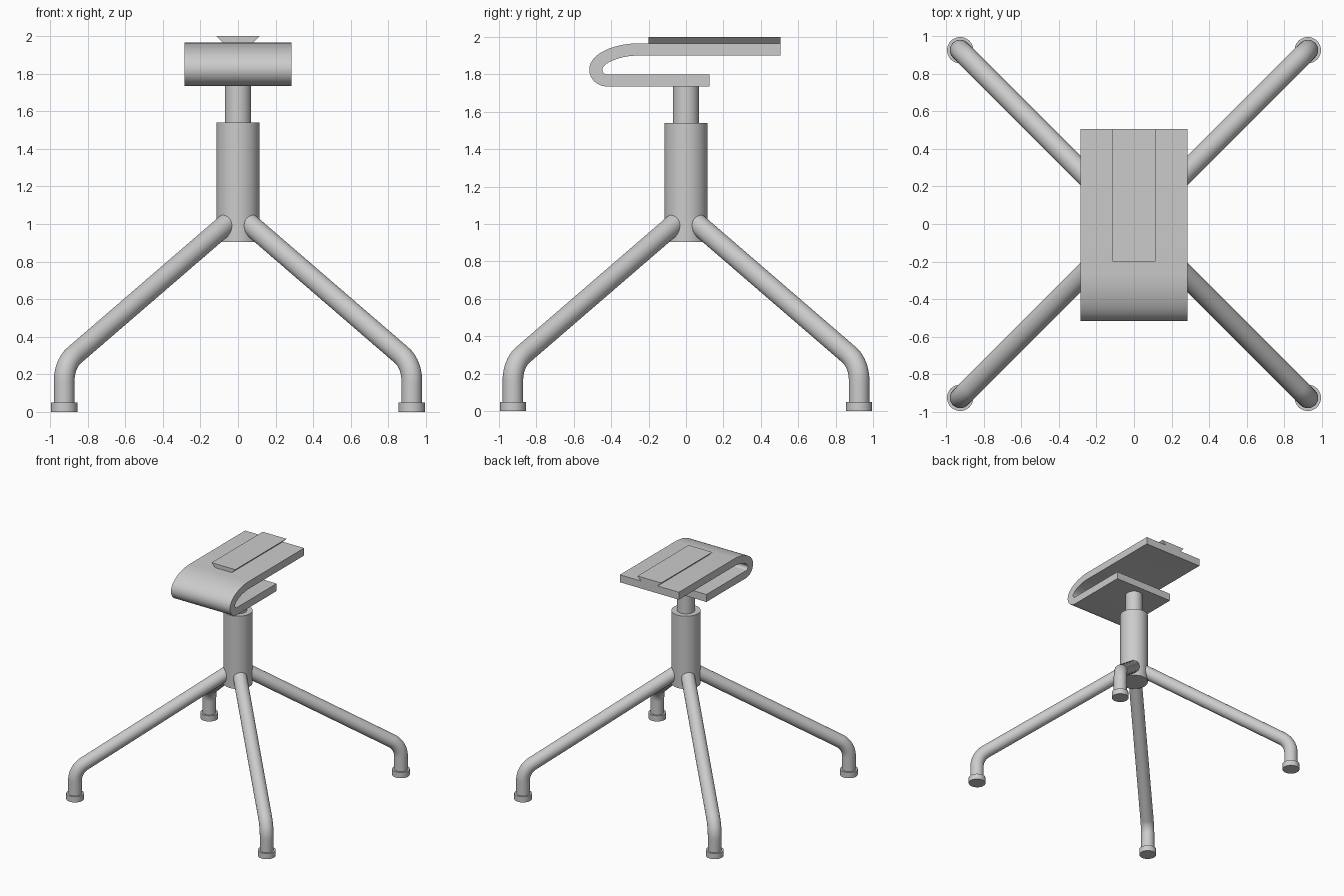
import bpy, bmesh
from math import sin, cos, atan, tan, pi, radians, sqrt
from mathutils import Vector
from mathutils.geometry import interpolate_bezier

if "Cube" in bpy.data.objects:
    bpy.data.objects.remove(bpy.data.objects["Cube"])


def finish(name, bm, angle=35):
    bmesh.ops.recalc_face_normals(bm, faces=bm.faces)
    me = bpy.data.meshes.new(name)
    bm.to_mesh(me)
    bm.free()
    ob = bpy.data.objects.new(name, me)
    bpy.context.collection.objects.link(ob)
    bpy.ops.object.select_all(action='DESELECT')
    ob.select_set(True)
    bpy.context.view_layer.objects.active = ob
    bpy.ops.object.shade_smooth_by_angle(angle=radians(angle))
    return ob


def cylinder(name, x, y, z0, z1, r, n=48):
    bm = bmesh.new()
    bmesh.ops.create_cone(bm, cap_ends=True, segments=n, radius1=r, radius2=r, depth=z1 - z0)
    bmesh.ops.translate(bm, verts=bm.verts, vec=(x, y, (z0 + z1) / 2))
    return finish(name, bm)


def extrude(name, pts, axis_vec):
    bm = bmesh.new()
    face = bm.faces.new([bm.verts.new(p) for p in pts])
    new = bmesh.ops.extrude_face_region(bm, geom=[face])['geom']
    bmesh.ops.translate(bm, vec=axis_vec,
                        verts=[v for v in new if isinstance(v, bmesh.types.BMVert)])
    return finish(name, bm)


def tube(name, path, side, r, n=32):
    # sweep a circle along a path lying in the plane perpendicular to side
    bm = bmesh.new()
    rings = []
    for i, p in enumerate(path):
        t = (path[min(i + 1, len(path) - 1)] - path[max(i - 1, 0)]).normalized()
        up = side.cross(t)
        rings.append([bm.verts.new(p + r * (cos(2 * pi * k / n) * side + sin(2 * pi * k / n) * up))
                      for k in range(n)])
    for a, b in zip(rings, rings[1:]):
        for k in range(n):
            bm.faces.new((a[k], a[(k + 1) % n], b[(k + 1) % n], b[k]))
    bm.faces.new(rings[0])
    bm.faces.new(rings[-1])
    return finish(name, bm)


# Central column and inner post
cylinder("column", 0, 0, 0.905, 1.54, 0.115)
cylinder("post", 0, 0, 1.45, 1.74, 0.07)

# Leg path in (radius, height): vertical, rounded bend, slope up to the column
FOOT, CORNER, T = 0.925, 0.255, 0.09
rf = FOOT * sqrt(2)
slope = atan(0.61)
turn = pi / 2 - slope
R = T / tan(turn / 2)
leg = [(rf, 0.03), (rf, 0.12)]
for i in range(13):
    a = turn * i / 12
    leg.append((rf - R + R * cos(a), CORNER - T + R * sin(a)))
leg.append((0.06, CORNER + (rf - 0.06) * tan(slope)))

# Four legs with foot caps
for sy, fb in ((-1, "front"), (1, "back")):
    for sx, lr in ((-1, "left"), (1, "right")):
        d = Vector((sx, sy, 0)).normalized()
        side = Vector((-d.y, d.x, 0))
        tube(f"{fb}_{lr}_leg", [d * r + Vector((0, 0, z)) for r, z in leg], side, 0.055)
        cylinder(f"{fb}_{lr}_foot_cap", sx * FOOT, sy * FOOT, 0, 0.05, 0.07)


# Folded seat bracket: outer and inner curves joined into one profile
def curve(a, b, c, d, n=14):
    return [tuple(p) for p in interpolate_bezier(*[Vector(q) for q in (a, b, c, d)], n)]


outer = (curve((-.27, 1.965), (-.40, 1.96), (-.517, 1.905), (-.517, 1.825))
         + curve((-.517, 1.825), (-.517, 1.775), (-.475, 1.735), (-.42, 1.735))[1:])
inner = (curve((-.425, 1.80), (-.437, 1.80), (-.447, 1.81), (-.447, 1.825), 8)
         + curve((-.447, 1.825), (-.447, 1.855), (-.37, 1.895), (-.27, 1.90))[1:])
profile = [(.505, 1.965)] + outer + [(.125, 1.735), (.125, 1.80)] + inner + [(.505, 1.90)]
W = 0.285
extrude("seat_bracket", [(-W, y, z) for y, z in profile], (2 * W, 0, 0))

# Dovetail rail on top
rail = [(-.08, 1.965), (.08, 1.965), (.115, 2.0), (-.115, 2.0)]
extrude("dovetail_rail", [(x, -.2, z) for x, z in rail], (0, .705, 0))
